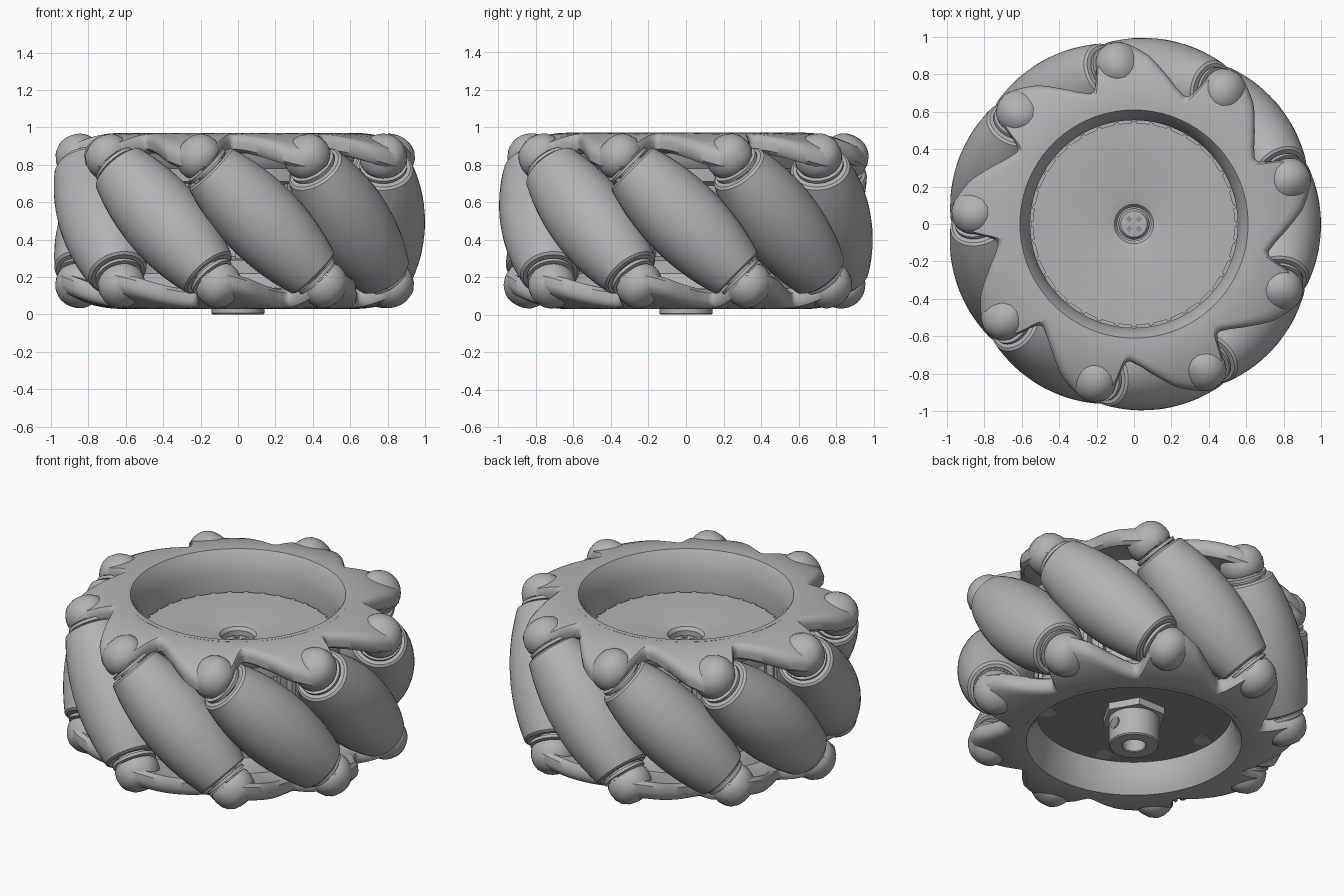
import bpy, bmesh, math
from mathutils import Matrix, Vector

cube = bpy.data.objects.get("Cube")
if cube:
    bpy.data.objects.remove(cube)


def material(name, v):
    m = bpy.data.materials.new(name)
    m.use_nodes = True
    col = (v, v, v, 1)
    m.diffuse_color = col
    m.node_tree.nodes["Principled BSDF"].inputs["Base Color"].default_value = col
    return m


GREY = material("light_grey", 0.45)
DARK = material("dark_grey", 0.28)

COUNT = 9                       # rollers around the wheel
STEP = math.tau / COUNT
START = math.radians(-80.6)     # angle of the first roller
AXIS_R = 0.78                   # distance of roller axes from the centre
MID = Matrix.Translation((0, 0, 0.5))


def finish(bm, name, mat, angle=35):
    bmesh.ops.remove_doubles(bm, verts=bm.verts, dist=0.0001)
    bmesh.ops.recalc_face_normals(bm, faces=bm.faces)
    me = bpy.data.meshes.new(name)
    bm.to_mesh(me)
    bm.free()
    me.materials.append(mat)
    me.shade_smooth()
    me.set_sharp_from_angle(angle=math.radians(angle))
    return me


def place(name, me, matrix=Matrix()):
    ob = bpy.data.objects.new(name, me)
    ob.matrix_world = matrix
    bpy.context.scene.collection.objects.link(ob)
    return ob


def skin(bm, rings):
    """Join closed rings of points with quads."""
    rows = [[bm.verts.new(p) for p in ring] for ring in rings]
    n = len(rows[0])
    for a, b in zip(rows, rows[1:]):
        for i in range(n):
            j = (i + 1) % n
            bm.faces.new((a[i], a[j], b[j], b[i]))
    return rows


def lathe(name, profile, mat=GREY, sides=48):
    """Turn (radius, height) points around z."""
    bm = bmesh.new()
    skin(bm, [[(r * math.cos(i * math.tau / sides), r * math.sin(i * math.tau / sides), z)
               for i in range(sides)] for r, z in profile])
    return finish(bm, name, mat)


def disc(name, radius, z0, z1, mat=GREY, sides=32):
    return lathe(name, [(0, z0), (radius, z0), (radius, z1), (0, z1)], mat, sides)


# Central drum with a recess at each face
place("hub_drum", lathe("hub_drum", [
    (0, .64), (.09, .64), (.09, .70), (.105, .72), (.14, .73), (.54, .73), (.54, .72),
    (.555, .72), (.555, .84), (.575, .91), (.60, .955), (.61, .97), (.64, .97), (.62, .82),
    (.59, .78), (.59, .71), (.50, .69), (.50, .31), (.59, .29), (.59, .22), (.62, .18),
    (.64, .03), (.61, .03), (.60, .045), (.575, .09), (.555, .16), (.555, .22), (0, .22)],
    sides=96))

# Vertical ribs on the drum
bm = bmesh.new()
for k in range(36):
    spin = Matrix.Rotation(k * math.tau / 36, 4, 'Z')
    bmesh.ops.create_cube(bm, size=1, matrix=MID @ spin @ Matrix.Translation((.51, 0, 0))
                          @ Matrix.Diagonal((.08, .025, .46, 1)))
place("drum_ribs", finish(bm, "drum_ribs", GREY))

# Lobed side plate: outline as (degrees from the lobe, radius)
OUTLINE = [(-27, .73), (-22, .765), (-16, .83), (-10, .905), (-4, .955), (0, .97),
           (4, .965), (7.5, .92), (9, .83), (11, .75), (13, .73)]
LOBE = math.atan2(0.354, AXIS_R)


def outline(deg):
    d = (deg + 27) % 40 - 27
    for (a, ra), (b, rb) in zip(OUTLINE, OUTLINE[1:]):
        if a <= d <= b:
            return ra + (rb - ra) * (d - a) / (b - a)
    return OUTLINE[0][1]


def section(ro):
    """Cross-section of the plate out to radius ro."""
    def top(r):
        return .47 - .95 * max(0, r - .63) ** 2
    ri, steps = .615, 6
    pts = [(ri, .36), (ri, .469)]
    pts += [(ri + (ro - .03 - ri) * i / steps, top(ri + (ro - .03 - ri) * i / steps))
            for i in range(1, steps + 1)]
    edge = top(ro)
    pts += [(ro - .008, edge - .01), (ro, edge - .035), (ro - .006, edge - .075),
            (ro - .03, edge - .09), (ri + .04, .36), (ri, .36)]
    return pts


bm = bmesh.new()
n = 360
cols = []
for i in range(n):
    deg = i * 360 / n
    ro = sum(outline(deg + o) for o in (-1, 0, 1)) / 3
    a = math.radians(deg) - LOBE
    cols.append([(r * math.cos(a), r * math.sin(a), z) for r, z in section(ro)])
skin(bm, [list(ring) for ring in zip(*cols)])
plate = finish(bm, "side_plate", GREY, 40)
wheel = MID @ Matrix.Rotation(START, 4, 'Z')
flip = Matrix.Rotation(math.pi, 4, 'X')
place("upper_plate", plate, wheel)
place("lower_plate", plate, wheel @ flip)

# Barrel rollers, their axles, washers and the rounded bearing knobs
barrel = [(.22 - .4 * s * s, s) for s in (i * .39 / 8 for i in range(-8, 9))]
cap = [(0, .37), (.115, .37), (.118, .40), (.145, .40)]
roller = lathe("roller", [(r, -s) for r, s in cap] + barrel + cap[::-1], sides=40)
axle = disc("axle", .05, -.5, .5, sides=24)
washer = lathe("washer", [(0, .385), (.085, .385), (.085, .41), (.128, .41),
                          (.128, .428), (0, .428)], sides=32)
knob = lathe("bearing_knob", [(0, .437), (.115, .437), (.125, .455), (.127, .49), (.118, .53),
                              (.10, .56), (.065, .585), (.03, .594), (0, .596)], sides=32)
for k in range(COUNT):
    base = MID @ Matrix.Rotation(START + k * STEP, 4, 'Z') @ Matrix.Translation((AXIS_R, 0, 0))
    tilt = base @ Matrix.Rotation(math.pi / 4, 4, 'X')
    place(f"roller_{k + 1}", roller, tilt)
    place(f"axle_{k + 1}", axle, tilt)
    for side, turn in (("upper", Matrix()), ("lower", flip)):
        place(f"{side}_washer_{k + 1}", washer, tilt @ turn)
        place(f"{side}_knob_{k + 1}", knob, tilt @ turn)

# Screw in the middle of the upper recess, with four drive marks
place("screw_head", lathe("screw_head", [(0, .64), (.082, .64), (.082, .665), (.07, .68),
                                         (0, .685)]))
bm = bmesh.new()
for k in range(4):
    spin = Matrix.Rotation(k * math.pi / 2 + math.pi / 4, 4, 'Z')
    bmesh.ops.create_cube(bm, size=1, matrix=spin @ Matrix.Translation((.037, 0, .684))
                          @ Matrix.Diagonal((.026, .026, .008, 1)))
place("screw_marks", finish(bm, "screw_marks", DARK))

# Lower recess floor with five round holes
place("lower_floor", disc("lower_floor", .554, .213, .221, DARK, 96))
hole = disc("floor_hole", .05, .209, .215)
for k in range(5):
    a = math.radians(34 + 72 * k)
    place(f"floor_hole_{k + 1}", hole, Matrix.Translation((.49 * math.cos(a), .49 * math.sin(a), 0)))

# Shaft coupling: hexagonal base, bored cylinder and set-screw hole
place("coupling_base", disc("coupling_base", .185, .17, .23, GREY, 6))
place("coupling", lathe("coupling", [(0, .12), (.065, .12), (.065, .005), (.07, 0), (.135, 0),
                                     (.142, .007), (.142, .23), (0, .23)]))
place("set_screw_hole", disc("set_screw_hole", .035, .136, .145, DARK),
      Matrix.Translation((0, 0, .1)) @ Matrix.Rotation(math.pi / 2, 4, 'Y'))
